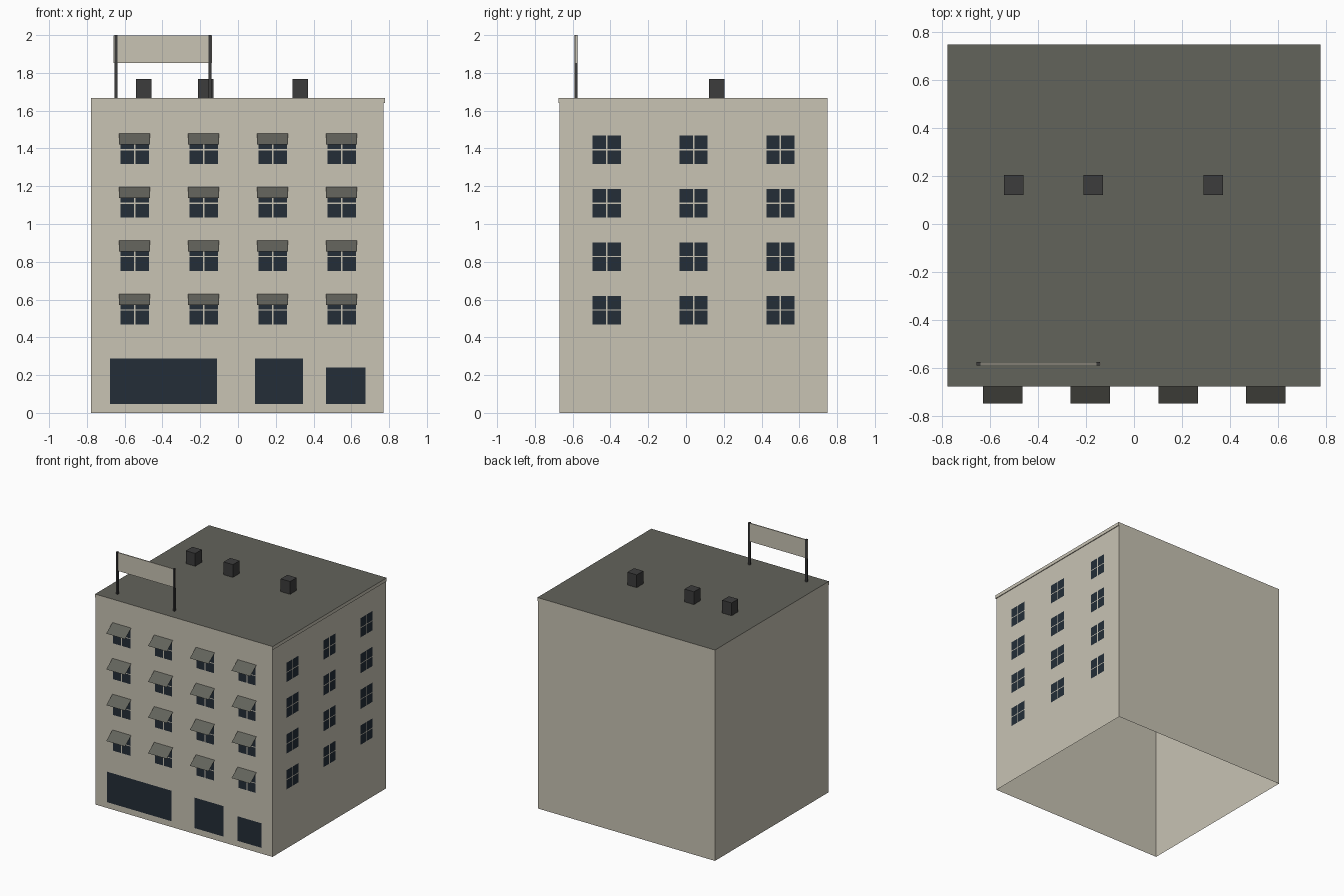
import bpy, bmesh
from mathutils import Vector

cube = bpy.data.objects.get("Cube")
if cube:
    bpy.data.objects.remove(cube, do_unlink=True)


def material(name, rgb):
    m = bpy.data.materials.new(name)
    m.use_nodes = True
    col = (*rgb, 1)
    m.diffuse_color = col
    m.node_tree.nodes["Principled BSDF"].inputs["Base Color"].default_value = col
    return m


WALL = material("pale stone", (0.58, 0.546, 0.456))
ROOF = material("grey roofing", (0.123, 0.125, 0.105))
GLASS = material("dark blue glass", (0.017, 0.027, 0.039))
METAL = material("charcoal", (0.045, 0.045, 0.045))


def finish(bm, name, *mats):
    mesh = bpy.data.meshes.new(name)
    bm.to_mesh(mesh)
    bm.free()
    for m in mats:
        mesh.materials.append(m)
    obj = bpy.data.objects.new(name, mesh)
    bpy.context.collection.objects.link(obj)
    return obj


def box_mesh(lo, hi):
    lo, hi = Vector(lo), Vector(hi)
    bm = bmesh.new()
    bmesh.ops.create_cube(bm, size=1)
    bmesh.ops.scale(bm, vec=hi - lo, verts=bm.verts)
    bmesh.ops.translate(bm, vec=(lo + hi) / 2, verts=bm.verts)
    return bm


def quad(bm, origin, u, v):
    o, u, v = Vector(origin), Vector(u), Vector(v)
    bm.faces.new([bm.verts.new(p) for p in (o, o + u, o + u + v, o + v)])


LEFT, RIGHT, FRONT, BACK = -0.777, 0.771, -0.67, 0.748
EAVE, TOP = 1.64, 1.667

# Wall shell, open underneath and closed by the roof slab
bm = box_mesh((LEFT, FRONT, 0), (RIGHT, BACK, EAVE))
bm.normal_update()
caps = [f for f in bm.faces if abs(f.normal.z) > 0.5]
bmesh.ops.delete(bm, geom=caps, context="FACES_ONLY")
finish(bm, "walls", WALL)

# Roof slab, overhanging the front and one side, dark on top
bm = box_mesh((LEFT, FRONT - 0.006, EAVE), (RIGHT + 0.006, BACK, TOP))
bm.normal_update()
for f in bm.faces:
    f.material_index = int(f.normal.z > 0.5)
finish(bm, "roof_slab", WALL, ROOF)

# Four-pane windows on the front and right-hand walls
ROWS = [0.468 + 0.283 * i for i in range(4)]
COLUMNS = [-0.547 + 0.3653 * i for i in range(4)]
SIDE_COLUMNS = [-0.42, 0.04, 0.5]
PANE, GAP, PROUD = 0.071, 0.008, 0.002


def windows(name, columns, place, across):
    bm = bmesh.new()
    for z in ROWS:
        for c in columns:
            for du in (-PANE - GAP / 2, GAP / 2):
                for dz in (0, PANE + GAP):
                    quad(bm, place(c + du, z + dz), across, (0, 0, PANE + 0.002))
    finish(bm, name, GLASS)


windows("front_windows", COLUMNS, lambda u, z: (u, FRONT - PROUD, z), (PANE, 0, 0))
windows("side_windows", SIDE_COLUMNS, lambda u, z: (RIGHT + PROUD, u, z), (0, PANE, 0))

# Sloping awnings over the front windows
bm = bmesh.new()
for z in ROWS:
    for x in COLUMNS:
        quad(bm, (x - 0.082, -0.748, z + 0.104), (0.164, 0, 0), (0, -0.748 * -1 + FRONT, 0.058))
finish(bm, "awnings", ROOF)

# Ground floor shop windows
bm = bmesh.new()
for x0, x1, z1 in ((-0.677, -0.111, 0.288), (0.09, 0.343, 0.288), (0.465, 0.676, 0.241)):
    quad(bm, (x0, FRONT - PROUD, 0.047), (x1 - x0, 0, 0), (0, 0, z1 - 0.047))
finish(bm, "shop_windows", GLASS)

# Rooftop vents
for i, x in enumerate((-0.5, -0.17, 0.33)):
    finish(box_mesh((x - 0.041, 0.121, TOP), (x + 0.041, 0.203, 1.768)), f"roof_vent_{i + 1}", METAL)

# Blank rooftop sign on two posts
SIGN_Y = -0.582
for side, x in (("right", -0.647), ("left", -0.149)):
    finish(box_mesh((x - 0.008, SIGN_Y - 0.008, TOP), (x + 0.008, SIGN_Y + 0.008, 2)),
           f"sign_post_{side}", METAL)
finish(box_mesh((-0.658, SIGN_Y - 0.004, 1.852), (-0.137, SIGN_Y + 0.004, 1.997)), "sign_panel", WALL)
